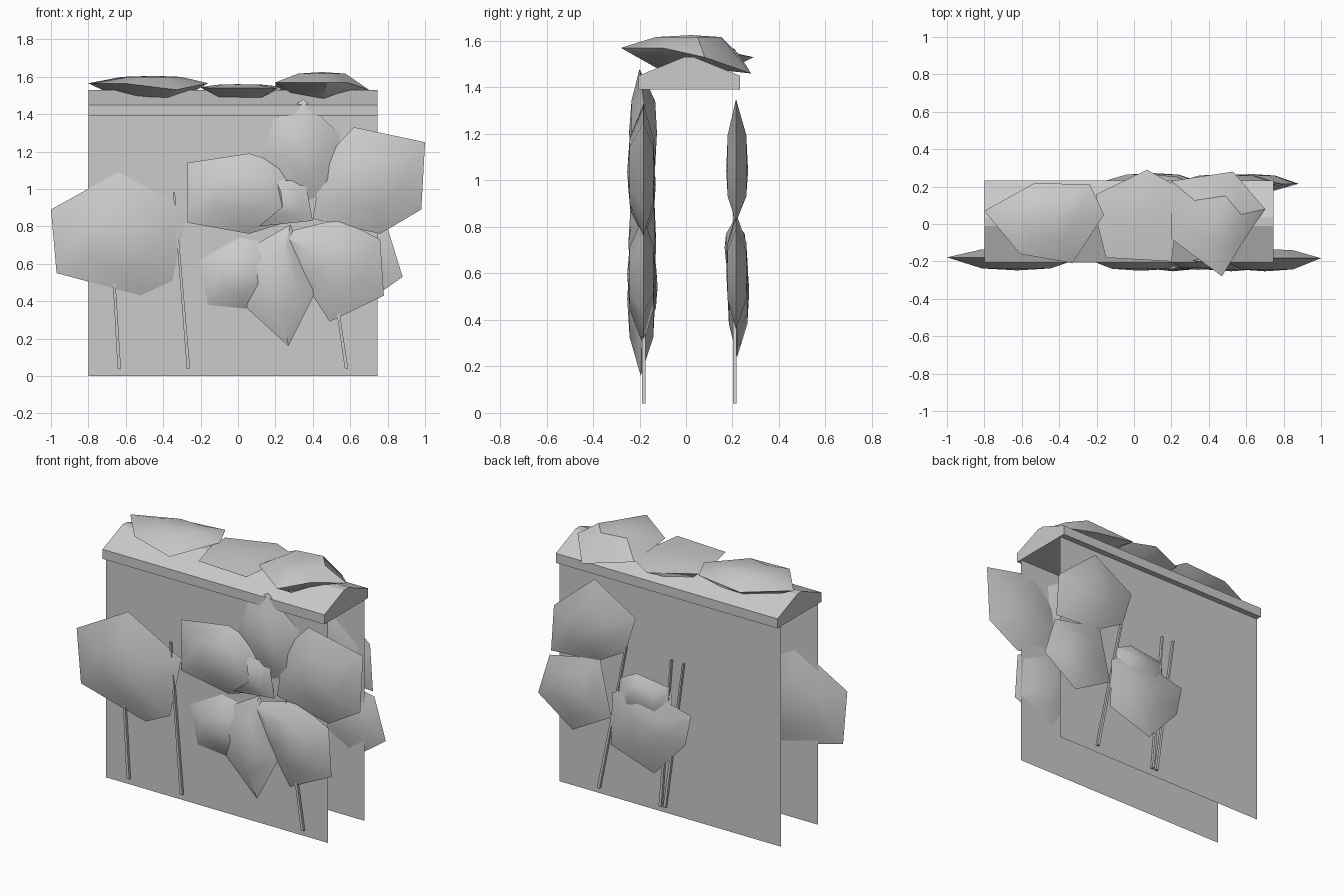
import bpy, bmesh, math
from mathutils import Vector

if "Cube" in bpy.data.objects:
    bpy.data.objects.remove(bpy.data.objects["Cube"])


def make(name, bm, smooth=None):
    bmesh.ops.recalc_face_normals(bm, faces=bm.faces)
    me = bpy.data.meshes.new(name)
    bm.to_mesh(me)
    bm.free()
    ob = bpy.data.objects.new(name, me)
    bpy.context.collection.objects.link(ob)
    if smooth:
        bpy.ops.object.select_all(action='DESELECT')
        ob.select_set(True)
        bpy.context.view_layer.objects.active = ob
        bpy.ops.object.shade_smooth_by_angle(angle=math.radians(smooth))
    return ob


def clump(name, rim, depth, up, down, flat=False):
    """Faceted lens: outline in x-z (or x-y if flat), domed on both sides."""
    bm = bmesh.new()
    put = (lambda u, v, d: (u, v, d)) if flat else (lambda u, v, d: (u, d, v))
    n = len(rim)
    cu = sum(p[0] for p in rim) / n
    cv = sum(p[1] for p in rim) / n
    edge = [bm.verts.new(put(p[0], p[1], p[2] if len(p) > 2 else depth)) for p in rim]
    for off in (up, down):
        ring = [bm.verts.new(put(cu + (p[0] - cu) * .5, cv + (p[1] - cv) * .5,
                                 depth + off * .85)) for p in rim]
        tip = bm.verts.new(put(cu, cv, depth + off))
        for i in range(n):
            j = (i + 1) % n
            bm.faces.new((edge[i], edge[j], ring[j], ring[i]))
            bm.faces.new((ring[i], ring[j], tip))
    return make(name, bm, 40)


# two thin walls
for name, y in (("front_wall", -.17), ("back_wall", .195)):
    bm = bmesh.new()
    bm.faces.new([bm.verts.new((x, y, z)) for x, z in
                  ((-.8, 0), (.745, 0), (.745, 1.4), (-.8, 1.4))])
    make(name, bm)

# coping with a gabled section
bm = bmesh.new()
prof = [(-.205, 1.39), (.232, 1.39), (.232, 1.45), (.035, 1.53), (-.01, 1.53), (-.205, 1.45)]
f = bm.faces.new([bm.verts.new((-.8, y, z)) for y, z in prof])
r = bmesh.ops.extrude_face_region(bm, geom=[f], use_keep_orig=True)
bmesh.ops.translate(bm, vec=(1.545, 0, 0),
                    verts=[v for v in r['geom'] if isinstance(v, bmesh.types.BMVert)])
make("wall_coping", bm)

# leaning stems
stems = [(-.635, -.69, -.182), (-.265, -.342, -.182), (.58, .44, -.182),
         (.46, .27, .21), (.03, -.045, .21), (0, -.13, .21)]
for i, (x0, x1, y) in enumerate(stems):
    bm = bmesh.new()
    bmesh.ops.create_cube(bm, size=1)
    for v in bm.verts:
        top = v.co.z > 0
        w = .01 if top else .018
        v.co = Vector(((x1 if top else x0) + v.co.x * w, y + v.co.y * .016, .98 if top else .04))
    make("stem_%d" % (i + 1), bm)

# leaf clumps on the front
front = [
    ([(-1, .89), (-.64, 1.09), (-.27, .89), (-.35, .51), (-.52, .43), (-.97, .55)], -.178),
    ([(-.27, 1.14), (.06, 1.19), (.25, 1.13), (.38, .86), (.06, .76), (-.27, .82)], -.18),
    ([(.12, 1.17), (.19, 1.37), (.35, 1.48, -.2), (.545, 1.29), (.52, 1.0), (.33, .92)], -.175),
    ([(.62, 1.33), (1, 1.25), (.98, .89), (.76, .76), (.40, .84), (.45, 1.15)], -.183),
    ([(-.21, .62), (.01, .74), (.2, .70), (.22, .45), (.04, .36), (-.16, .38)], -.172),
    ([(.27, .16, -.195), (.05, .36), (.02, .66), (.28, .81), (.42, .46)], -.183),
    ([(.22, .76), (.54, .84), (.76, .73), (.78, .43), (.49, .29), (.33, .54)], -.183),
]
for i, (rim, d) in enumerate(front):
    clump("front_leaf_clump_%d" % (i + 1), rim, d, -.07, .05)
clump("front_leaf_clump_small",
      [(.2, 1.05), (.36, 1.04), (.4, .83), (.11, .8), (.22, .89)], -.205, -.035, .06)

# leaf clumps on the back
back = [
    ([(.486, 1.35), (.2, 1.18), (.27, .95), (.465, .84), (.79, .82), (.77, 1.11)], .215),
    ([(.8, .79), (.45, .86), (.37, .51), (.64, .36), (.88, .53)], .215),
    ([(.36, .67), (.185, .76), (-.19, .67), (-.15, .475), (.066, .24), (.37, .34)], .22),
    ([(.32, .77), (.2, .83), (-.04, .8), (-.06, .58), (.32, .58)], .208),
]
for i, (rim, d) in enumerate(back):
    clump("back_leaf_clump_%d" % (i + 1), rim, d, .052, -.042)

# leaf clumps lying on the coping
top = [
    ([(-.8, .07), (-.53, .22, 1.54), (-.235, .21), (-.16, .05), (-.33, -.21, 1.53), (-.61, -.16)],
     1.565, .04, -.1),
    ([(-.2, .16), (.07, .29, 1.53), (.25, .19), (.2, -.2, 1.54), (-.15, -.18, 1.54), (-.2, .02)],
     1.545, .015, -.09),
    ([(.2, .23, 1.54), (.53, .28, 1.46), (.7, .08, 1.53), (.58, -.1), (.47, -.28, 1.57), (.2, -.08)],
     1.57, .055, -.1),
]
for i, (rim, d, u, lo) in enumerate(top):
    clump("top_leaf_clump_%d" % (i + 1), rim, d, u, lo, True)
